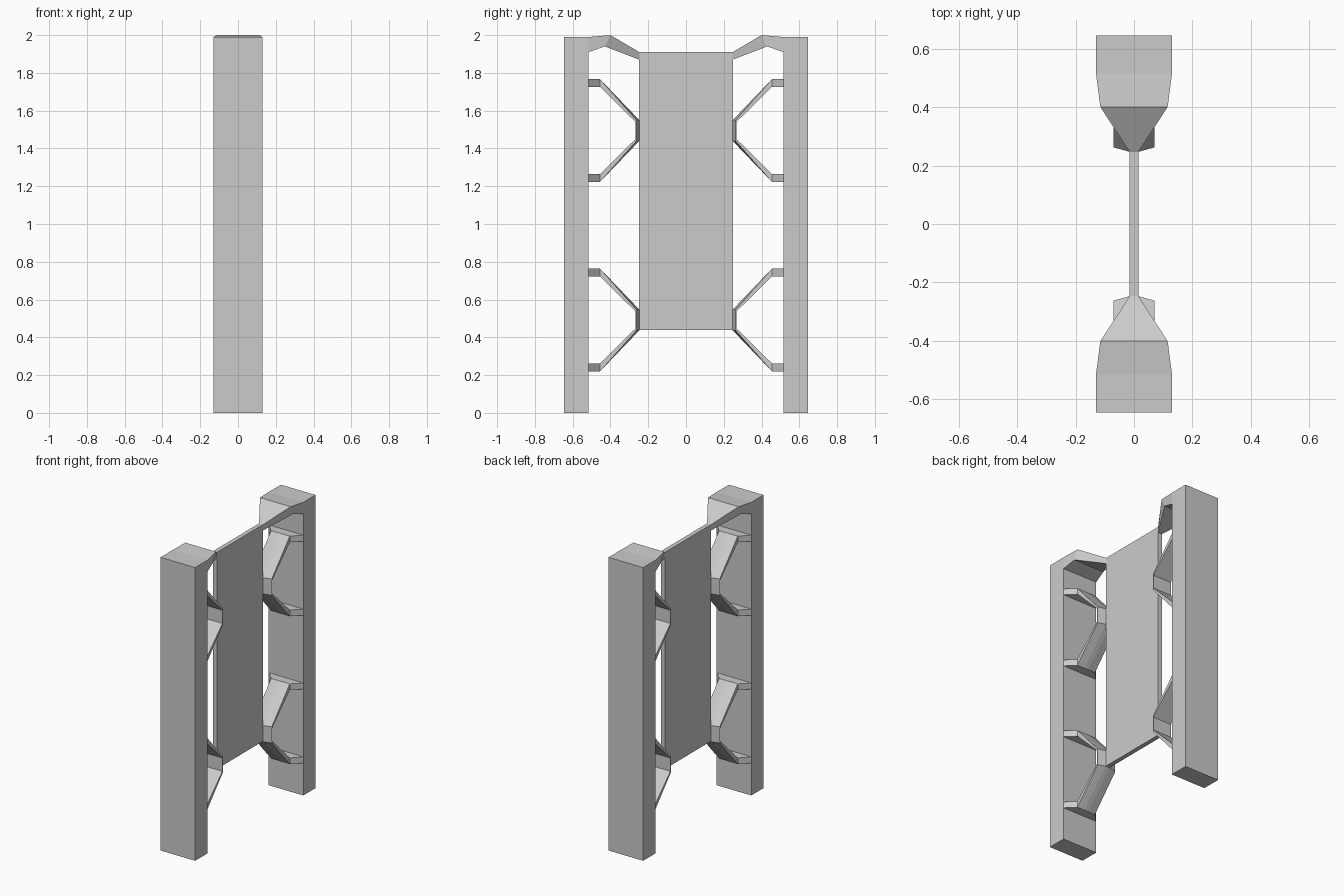
import bpy, bmesh

if "Cube" in bpy.data.objects:
    bpy.data.objects.remove(bpy.data.objects["Cube"])


def make_object(name, bm, mirror=False):
    bmesh.ops.recalc_face_normals(bm, faces=bm.faces)
    mesh = bpy.data.meshes.new(name)
    bm.to_mesh(mesh)
    bm.free()
    obj = bpy.data.objects.new(name, mesh)
    bpy.context.collection.objects.link(obj)
    if mirror:
        mod = obj.modifiers.new("mirror_y", 'MIRROR')
        mod.use_axis = (False, True, False)
        mod.use_mirror_merge = False
    return obj


def loft(name, rings):
    """Skin a list of equal-length point rings, cap both ends, mirror across y."""
    bm = bmesh.new()
    loops = [[bm.verts.new(p) for p in ring] for ring in rings]
    n = len(loops[0])
    for a, b in zip(loops, loops[1:]):
        for i in range(n):
            j = (i + 1) % n
            bm.faces.new((a[i], a[j], b[j], b[i]))
    bm.faces.new(loops[0])
    bm.faces.new(loops[-1])
    return make_object(name, bm, True)


def box(name, x, y0, y1, z0, z1, mirror=False):
    bm = bmesh.new()
    bmesh.ops.create_cube(bm, size=1)
    bmesh.ops.scale(bm, vec=(2 * x, y1 - y0, z1 - z0), verts=bm.verts)
    bmesh.ops.translate(bm, vec=(0, (y0 + y1) / 2, (z0 + z1) / 2), verts=bm.verts)
    return make_object(name, bm, mirror)


# Side posts and central panel
box("post", 0.13, 0.515, 0.645, 0, 1.99, True)
box("panel", 0.015, -0.248, 0.248, 0.44, 1.91)

# Top arms tapering from the posts to the panel: half width, top (y, z), bottom (y, z)
arm = [(0.13, (0.515, 1.99), (0.515, 1.91)),
       (0.115, (0.40, 2.0), (0.43, 1.94)),
       (0.015, (0.247, 1.91), (0.247, 1.87))]
loft("top_arm", [[(-w, *t), (w, *t), (w, *b), (-w, *b)] for w, t, b in arm])

# Bent straps: half width, outer edge, centre ridge, inner edge as (y, height from centre)
half = [(0.13, (0.515, 0.272), (0.515, 0.272), (0.515, 0.23)),
        (0.07, (0.455, 0.272), (0.455, 0.272), (0.455, 0.23)),
        (0.07, (0.262, 0.055), (0.247, 0.055), (0.267, 0.045))]
stations = [(s, 1) for s in half] + [(s, -1) for s in reversed(half)]
for name, zc in (("upper_bracket", 1.495), ("lower_bracket", 0.492)):
    rings = []
    for (w, edge, ridge, inner), sign in stations:
        pts = [(-w, edge), (-0.015, ridge), (0.015, ridge),
               (w, edge), (w, inner), (-w, inner)]
        rings.append([(x, y, zc + sign * h) for x, (y, h) in pts])
    loft(name, rings)
